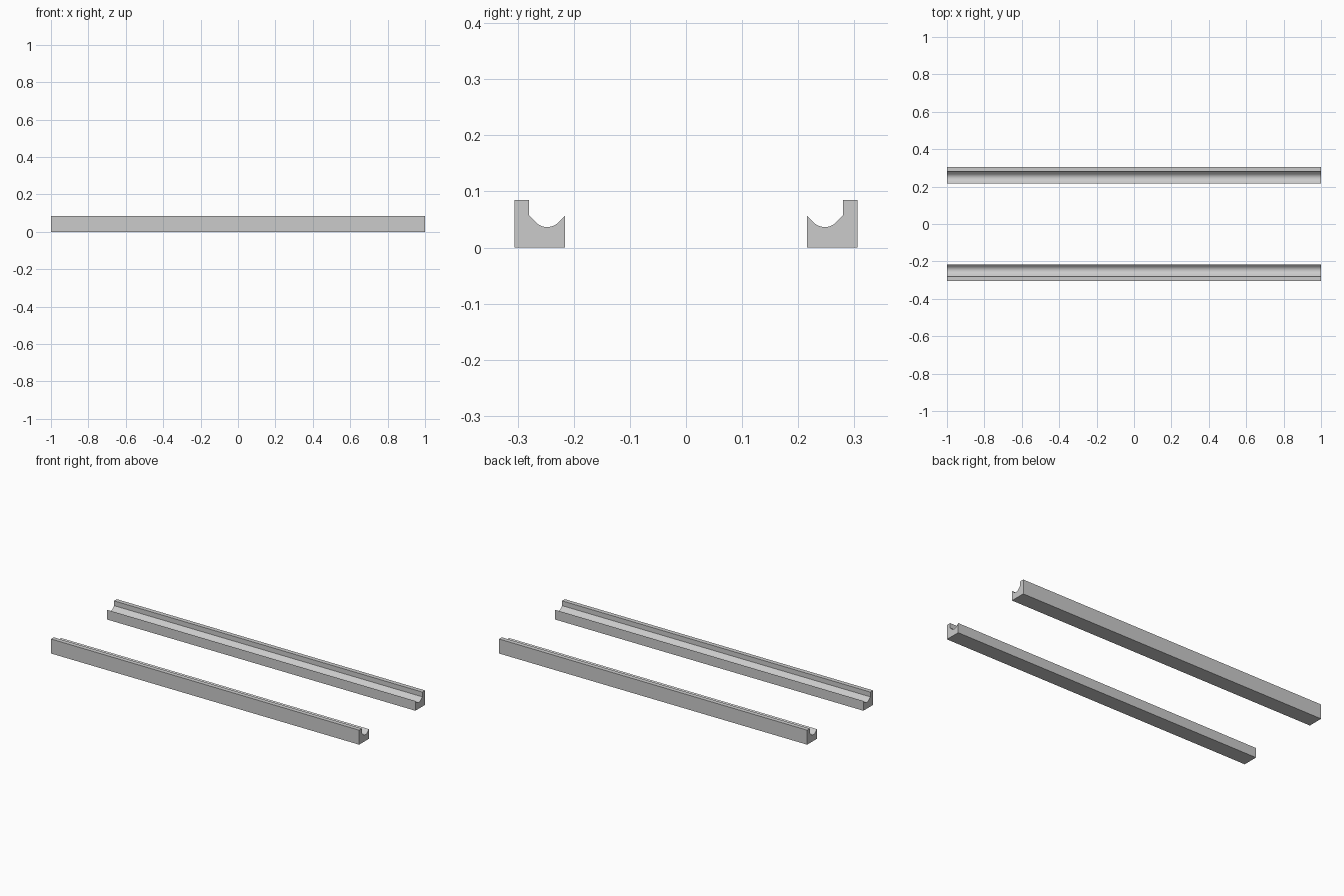
import bpy, bmesh
from math import sin, cos, radians

if "Cube" in bpy.data.objects:
    bpy.data.objects.remove(bpy.data.objects["Cube"])

LENGTH, GROOVE_Y, GROOVE_Z, RADIUS = 2.0, 0.2475, 0.0365, 0.028


def rail_profile():
    # Rounded 45-degree V groove between a tall outer wall and a low inner lip
    steps = 10
    arc = []
    for i in range(steps + 1):
        a = radians(-45 + 90 * i / steps)
        arc.append((GROOVE_Y + RADIUS * sin(a), GROOVE_Z + RADIUS * (1 - cos(a))))
    return ([(0.3055, 0), (0.2155, 0), (0.2155, 0.057)] + arc +
            [(0.2795, 0.057), (0.2795, 0.085), (0.3055, 0.085)])


def make_rail(name, side):
    # Extrude the profile along x
    bm = bmesh.new()
    face = bm.faces.new([bm.verts.new((-LENGTH / 2, side * y, z)) for y, z in rail_profile()])
    ext = bmesh.ops.extrude_face_region(bm, geom=[face], use_keep_orig=True)
    verts = [v for v in ext["geom"] if isinstance(v, bmesh.types.BMVert)]
    bmesh.ops.translate(bm, verts=verts, vec=(LENGTH, 0, 0))
    bmesh.ops.recalc_face_normals(bm, faces=bm.faces)
    mesh = bpy.data.meshes.new(name)
    bm.to_mesh(mesh)
    bm.free()
    obj = bpy.data.objects.new(name, mesh)
    bpy.context.collection.objects.link(obj)
    # Smooth groove, sharp corners
    bpy.ops.object.select_all(action='DESELECT')
    obj.select_set(True)
    bpy.context.view_layer.objects.active = obj
    bpy.ops.object.shade_smooth_by_angle(angle=radians(25))


make_rail("front_rail", -1)
make_rail("back_rail", 1)
